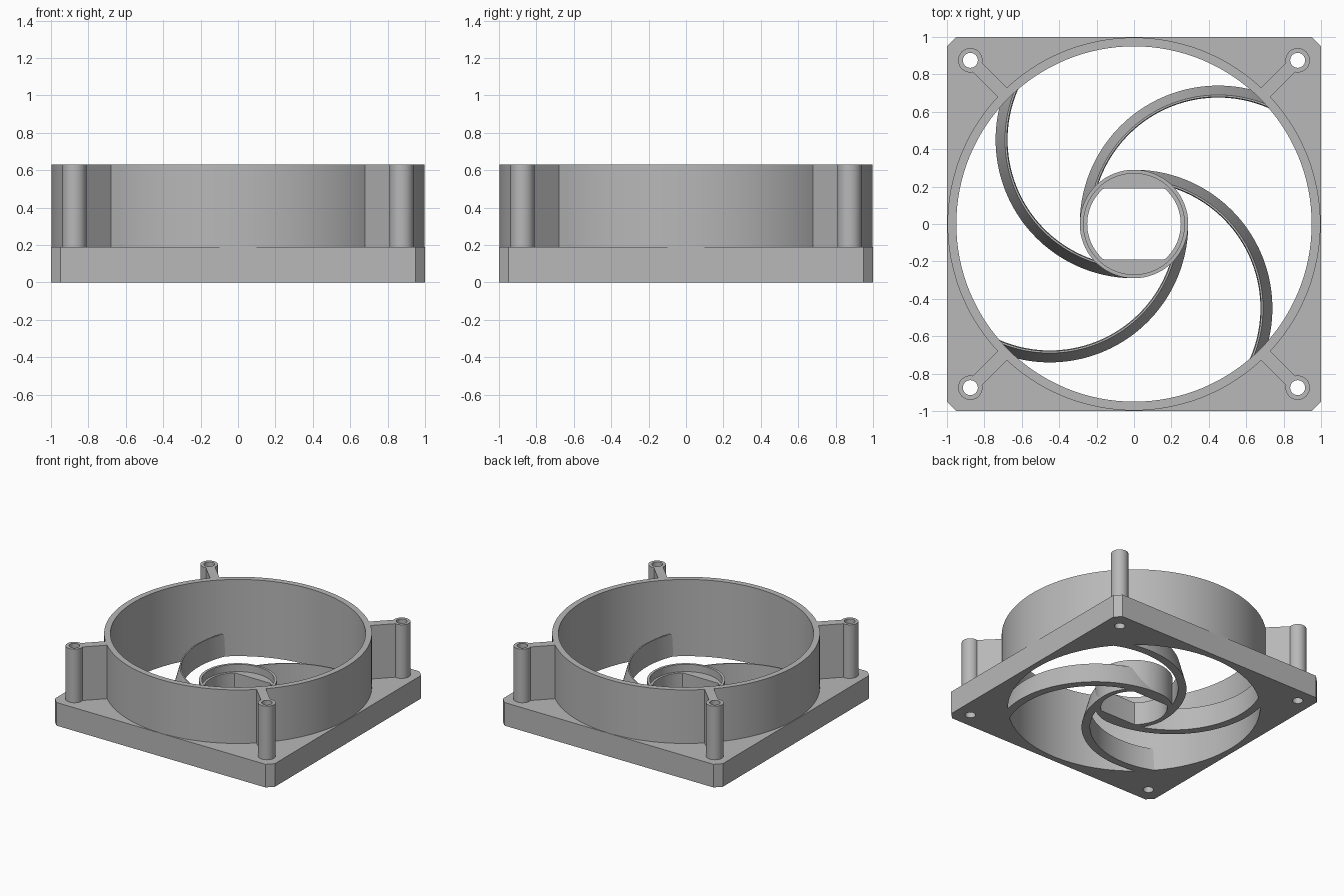
import bpy, bmesh
from math import cos, sin, pi, radians
from mathutils import Matrix, Vector

if "Cube" in bpy.data.objects:
    bpy.data.objects.remove(bpy.data.objects["Cube"], do_unlink=True)

grey = bpy.data.materials.new("plain grey")
grey.use_nodes = True
colour = (0.48, 0.48, 0.48, 1)
grey.diffuse_color = colour
grey.node_tree.nodes["Principled BSDF"].inputs["Base Color"].default_value = colour

BASE_H, TOTAL_H, HUB_H = 0.19, 0.63, 0.25
RING_R, BORE_R = 0.997, 0.95
POST = 0.875


def finish(name, bm):
    bmesh.ops.recalc_face_normals(bm, faces=bm.faces)
    mesh = bpy.data.meshes.new(name)
    bm.to_mesh(mesh)
    bm.free()
    mesh.materials.append(grey)
    obj = bpy.data.objects.new(name, mesh)
    bpy.context.collection.objects.link(obj)
    return obj


def circle(r, n=128, ry=None, cx=0, cy=0):
    ry = ry or r
    return [(cx + r * cos(2 * pi * i / n), cy + ry * sin(2 * pi * i / n)) for i in range(n)]


def prism(name, points, z0, z1, matrix=Matrix()):
    bm = bmesh.new()
    face = bm.faces.new([bm.verts.new((x, y, z0)) for x, y in points])
    ext = bmesh.ops.extrude_face_region(bm, geom=[face])
    top = [v for v in ext["geom"] if isinstance(v, bmesh.types.BMVert)]
    bmesh.ops.translate(bm, verts=top, vec=(0, 0, z1 - z0))
    bm.transform(matrix)
    return finish(name, bm)


def activate(obj):
    bpy.ops.object.select_all(action="DESELECT")
    obj.select_set(True)
    bpy.context.view_layer.objects.active = obj


def cut(obj, *cutters):
    for cutter in cutters:
        mod = obj.modifiers.new("cut", "BOOLEAN")
        mod.operation, mod.solver, mod.object = "DIFFERENCE", "EXACT", cutter
        activate(obj)
        bpy.ops.object.modifier_apply(modifier=mod.name)


def smooth(obj):
    activate(obj)
    bpy.ops.object.shade_smooth_by_angle(angle=radians(30))


# Cutters: air bore, hub bore with two flats, hub recess, cross drilling
air_bore = prism("air_bore_cutter", circle(BORE_R), -0.1, 1)
flat_bore = prism("hub_bore_cutter",
                  [(x, max(-0.19, min(0.19, y))) for x, y in circle(0.25, 96)
                   if abs(y) < 0.19 or abs(x) > 0.15], -0.1, 1)
recess = prism("hub_recess_cutter", circle(0.27, 96), BASE_H, 1)
drill = prism("wire_hole_cutter", circle(0.045, 32, 0.03), -1.2, 1.2,
              Matrix.Translation((0, 0, 0.095)) @ Matrix.Rotation(pi / 2, 4, "Y"))
corners = [(sx * POST, sy * POST) for sx in (-1, 1) for sy in (-1, 1)]
screws = [prism("screw_hole_cutter", circle(0.04, 32, cx=x, cy=y), -0.1, 1) for x, y in corners]

# Square base with chamfered corners
e, c = 1.0, 0.95
outline = [(e, -c), (e, c), (c, e), (-c, e), (-e, c), (-e, -c), (-c, -e), (c, -e)]
base = prism("base_frame", outline, 0, BASE_H)
cut(base, air_bore, drill, *screws)
smooth(base)

# Round shroud
ring = prism("shroud_ring", circle(RING_R), BASE_H, TOTAL_H)
cut(ring, air_bore)
smooth(ring)

# Corner screw posts with webs back to the shroud
for i, ((x, y), screw) in enumerate(zip(corners, screws)):
    post = prism(f"screw_post_{i + 1}", circle(0.065, 40, cx=x, cy=y), BASE_H, TOTAL_H)
    cut(post, screw)
    smooth(post)
    turn = Matrix.Rotation(Vector((1, 0)).angle_signed(Vector((x, y))) * -1, 4, "Z")
    a, b, w = 0.975, 1.19, 0.035
    prism(f"post_web_{i + 1}", [(a, -w), (b, -w), (b, w), (a, w)], BASE_H, TOTAL_H, turn)

# Hub with recessed rim
hub = prism("hub", circle(0.29, 96), 0, HUB_H)
cut(hub, flat_bore, recess)
cut(hub, drill)
smooth(hub)

# Four curved wedge arms sweeping from hub to shroud
section = [(0.676, 0), (0.74, 0), (0.69, 0.186), (0.68, 0.186)]
STEPS = 48
for k in range(4):
    bm = bmesh.new()
    loops = []
    for s in range(STEPS + 1):
        a = radians(180 - (180 - 66) * s / STEPS)
        loops.append([bm.verts.new((0.45 + r * cos(a), r * sin(a), z)) for r, z in section])
    for p, q in zip(loops, loops[1:]):
        for j in range(4):
            n = (j + 1) % 4
            bm.faces.new((p[j], p[n], q[n], q[j]))
    bm.faces.new(loops[0])
    bm.faces.new(loops[-1])
    bm.transform(Matrix.Rotation(k * pi / 2, 4, "Z"))
    arm = finish(f"arm_{k + 1}", bm)
    cut(arm, flat_bore, drill)
    smooth(arm)

# Remove the cutters
for cutter in [air_bore, flat_bore, recess, drill, *screws]:
    bpy.data.objects.remove(cutter, do_unlink=True)
